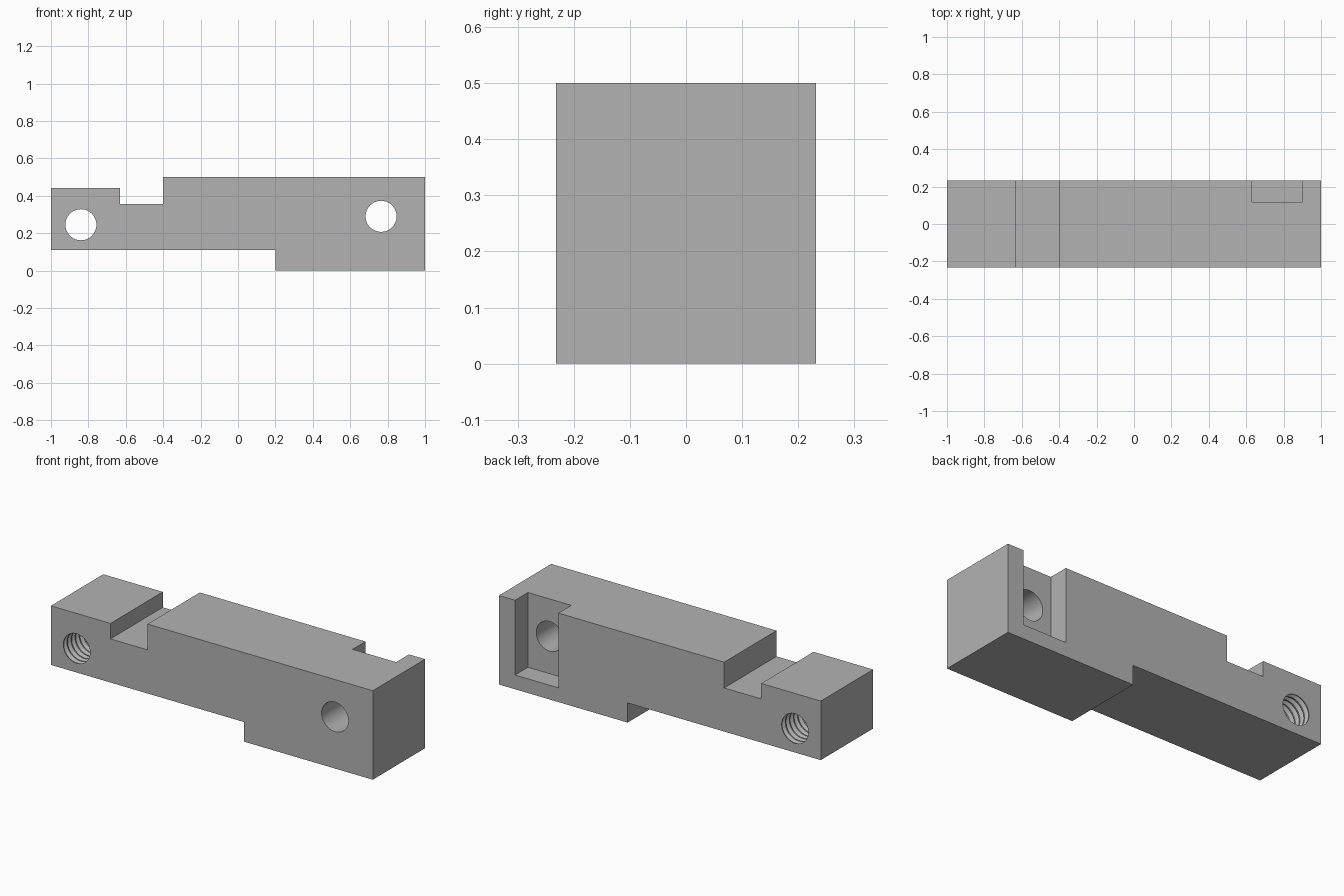
import bpy
import bmesh
import math

cube = bpy.data.objects.get("Cube")
if cube:
    bpy.data.objects.remove(cube, do_unlink=True)

HALF_DEPTH = 0.232

grey = bpy.data.materials.new("plain grey")
grey.use_nodes = True
colour = (0.45, 0.45, 0.45, 1)
grey.diffuse_color = colour
grey.node_tree.nodes["Principled BSDF"].inputs["Base Color"].default_value = colour


def add_object(name, bm):
    bmesh.ops.recalc_face_normals(bm, faces=bm.faces)
    mesh = bpy.data.meshes.new(name)
    bm.to_mesh(mesh)
    bm.free()
    mesh.materials.append(grey)
    obj = bpy.data.objects.new(name, mesh)
    bpy.context.collection.objects.link(obj)
    return obj


def extruded(name, outline, y0, y1):
    """Extrude an x-z outline from y0 to y1."""
    bm = bmesh.new()
    face = bm.faces.new([bm.verts.new((x, y0, z)) for x, z in outline])
    result = bmesh.ops.extrude_face_region(bm, geom=[face])
    verts = [v for v in result["geom"] if isinstance(v, bmesh.types.BMVert)]
    bmesh.ops.translate(bm, verts=verts, vec=(0, y1 - y0, 0))
    return add_object(name, bm)


def turned(name, x, z, profile, sides=48):
    """Revolve (y, radius) pairs round an axis along y, with capped ends."""
    bm = bmesh.new()
    angles = [math.tau * i / sides for i in range(sides)]
    rings = [[bm.verts.new((x + r * math.cos(a), y, z + r * math.sin(a)))
              for a in angles] for y, r in profile]
    for a, b in zip(rings, rings[1:]):
        for i in range(sides):
            j = (i + 1) % sides
            bm.faces.new((a[i], a[j], b[j], b[i]))
    bm.faces.new(rings[0])
    bm.faces.new(rings[-1])
    return add_object(name, bm)


# Stepped bar
bar = extruded("stepped_bar", [
    (-1, 0.11), (0.2, 0.11), (0.2, 0), (1, 0), (1, 0.5), (-0.4, 0.5),
    (-0.4, 0.355), (-0.63, 0.355), (-0.63, 0.442), (-1, 0.442)],
    -HALF_DEPTH, HALF_DEPTH)

# Pocket in the back, open at the top
pocket = extruded("pocket_cutter", [
    (0.63, 0.08), (0.9, 0.08), (0.9, 0.6), (0.63, 0.6)], 0.118, 0.3)

# Plain bolt hole
bolt = turned("bolt_hole_cutter", 0.765, 0.29, [(-0.3, 0.083), (0.3, 0.083)])

# Threaded hole: V grooves cut outward from the bore
turns = 13
pitch = 2 * HALF_DEPTH / turns
thread = [(-0.3, 0.083)]
for i in range(turns):
    start = -HALF_DEPTH + i * pitch
    thread += [(start + 0.1 * pitch, 0.083), (start + 0.5 * pitch, 0.098),
               (start + 0.9 * pitch, 0.083)]
thread.append((0.3, 0.083))
threaded = turned("threaded_hole_cutter", -0.84, 0.245, thread)

bpy.context.view_layer.objects.active = bar
bar.select_set(True)
for cutter in (pocket, bolt, threaded):
    cut = bar.modifiers.new(cutter.name, 'BOOLEAN')
    cut.operation = 'DIFFERENCE'
    cut.solver = 'EXACT'
    cut.object = cutter
    bpy.ops.object.modifier_apply(modifier=cut.name)
    bpy.data.objects.remove(cutter, do_unlink=True)

bpy.ops.object.shade_smooth_by_angle(angle=math.radians(20))
